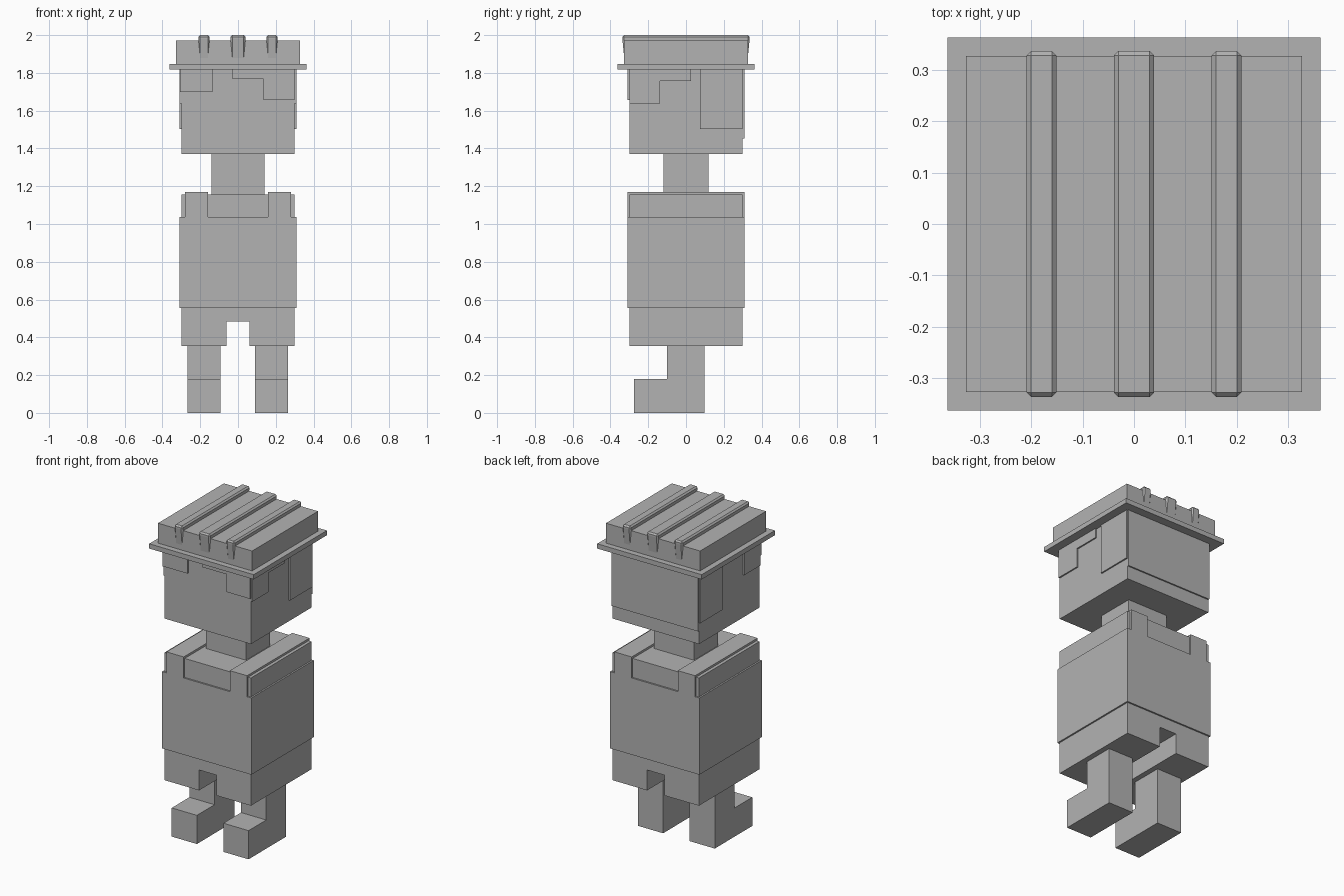
import bpy, bmesh

if "Cube" in bpy.data.objects:
    bpy.data.objects.remove(bpy.data.objects["Cube"])

# One flat grey for the whole figure
grey = bpy.data.materials.new("plain grey")
grey.diffuse_color = (0.45, 0.45, 0.45, 1)
grey.use_nodes = True
grey.node_tree.nodes["Principled BSDF"].inputs["Base Color"].default_value = grey.diffuse_color


def finish(name, bm):
    bmesh.ops.recalc_face_normals(bm, faces=bm.faces[:])
    mesh = bpy.data.meshes.new(name)
    bm.to_mesh(mesh)
    bm.free()
    mesh.materials.append(grey)
    ob = bpy.data.objects.new(name, mesh)
    bpy.context.collection.objects.link(ob)
    return ob


def prism(name, pts, lo, hi, axis):
    """Extrude a profile: axis 'x' takes (y, z) points, axis 'y' takes (x, z) points."""
    bm = bmesh.new()
    place = (lambda a, b: (lo, a, b)) if axis == 'x' else (lambda a, b: (a, lo, b))
    face = bm.faces.new([bm.verts.new(place(a, b)) for a, b in pts])
    out = bmesh.ops.extrude_face_region(bm, geom=[face])
    move = (hi - lo, 0, 0) if axis == 'x' else (0, hi - lo, 0)
    bmesh.ops.translate(bm, vec=move,
                        verts=[v for v in out["geom"] if isinstance(v, bmesh.types.BMVert)])
    return finish(name, bm)


def box(name, x0, x1, y0, y1, z0, z1):
    return prism(name, [(x0, z0), (x1, z0), (x1, z1), (x0, z1)], y0, y1, 'y')


# Legs with feet pointing forward
leg = [(-0.275, 0), (0.097, 0), (0.097, 0.357), (-0.1, 0.357), (-0.1, 0.18), (-0.275, 0.18)]
prism("left_leg", leg, -0.268, -0.093, 'x')
prism("right_leg", leg, 0.091, 0.266, 'x')

# Shorts with a notch between the legs
prism("shorts", [(-0.3, 0.355), (-0.06, 0.355), (-0.06, 0.483), (0.06, 0.483),
                 (0.06, 0.355), (0.3, 0.355), (0.3, 0.56), (-0.3, 0.56)], -0.3, 0.3, 'y')

# Torso, vest and shoulder straps
box("torso", -0.3, 0.3, -0.3, 0.3, 0.557, 1.157)
prism("vest", [(-0.31, 0.556), (0.31, 0.556), (0.31, 1.038), (-0.31, 1.038)], -0.31, 0.31, 'y')
for side, x in (("left", -0.22), ("right", 0.22)):
    box(side + "_strap", x - 0.06, x + 0.06, -0.31, 0.31, 1.036, 1.17)

# Neck and head
box("neck", -0.14, 0.14, -0.12, 0.12, 1.15, 1.375)
box("head", -0.3, 0.3, -0.3, 0.3, 1.37, 1.82)

# Hair: thin stepped plates around the head
TOP = 1.818
box("fringe_left", -0.308, -0.135, -0.309, -0.295, 1.70, TOP)
prism("fringe_right", [(-0.03, TOP), (-0.03, 1.768), (0.135, 1.768), (0.135, 1.657),
                       (0.3, 1.657), (0.3, TOP)], -0.309, -0.295, 'y')
temple = [(-0.3, TOP), (-0.3, 1.638), (-0.137, 1.638), (-0.137, 1.758), (0.026, 1.758), (0.026, TOP)]
prism("temple_right", temple, 0.295, 0.309, 'x')
box("temple_left", -0.309, -0.295, -0.3, -0.137, 1.638, TOP)
for side, s in (("left", -1), ("right", 1)):
    a, b = sorted((s * 0.295, s * 0.309))
    box("side_hair_" + side, a, b, 0.075, 0.3, 1.503, TOP)
box("back_hair", -0.3, 0.3, 0.295, 0.309, 1.453, TOP)

# Hat brim and crown
box("hat_brim", -0.363, 0.363, -0.363, 0.363, 1.817, 1.847)
box("hat_crown", -0.327, 0.327, -0.327, 0.327, 1.84, 1.972)

# Three ridges wrapped over the crown
ridge = [(-0.326, 1.87), (-0.337, 1.98), (-0.337, 2.0), (0.337, 2.0), (0.337, 1.98), (0.326, 1.87)]
for name, x, half in (("left", -0.18, 0.029), ("middle", 0, 0.039), ("right", 0.18, 0.029)):
    ob = prism("hat_ridge_" + name, ridge, x - half, x + half, 'x')
    bev = ob.modifiers.new("soft edge", 'BEVEL')
    bev.width = 0.009
    bev.segments = 1
